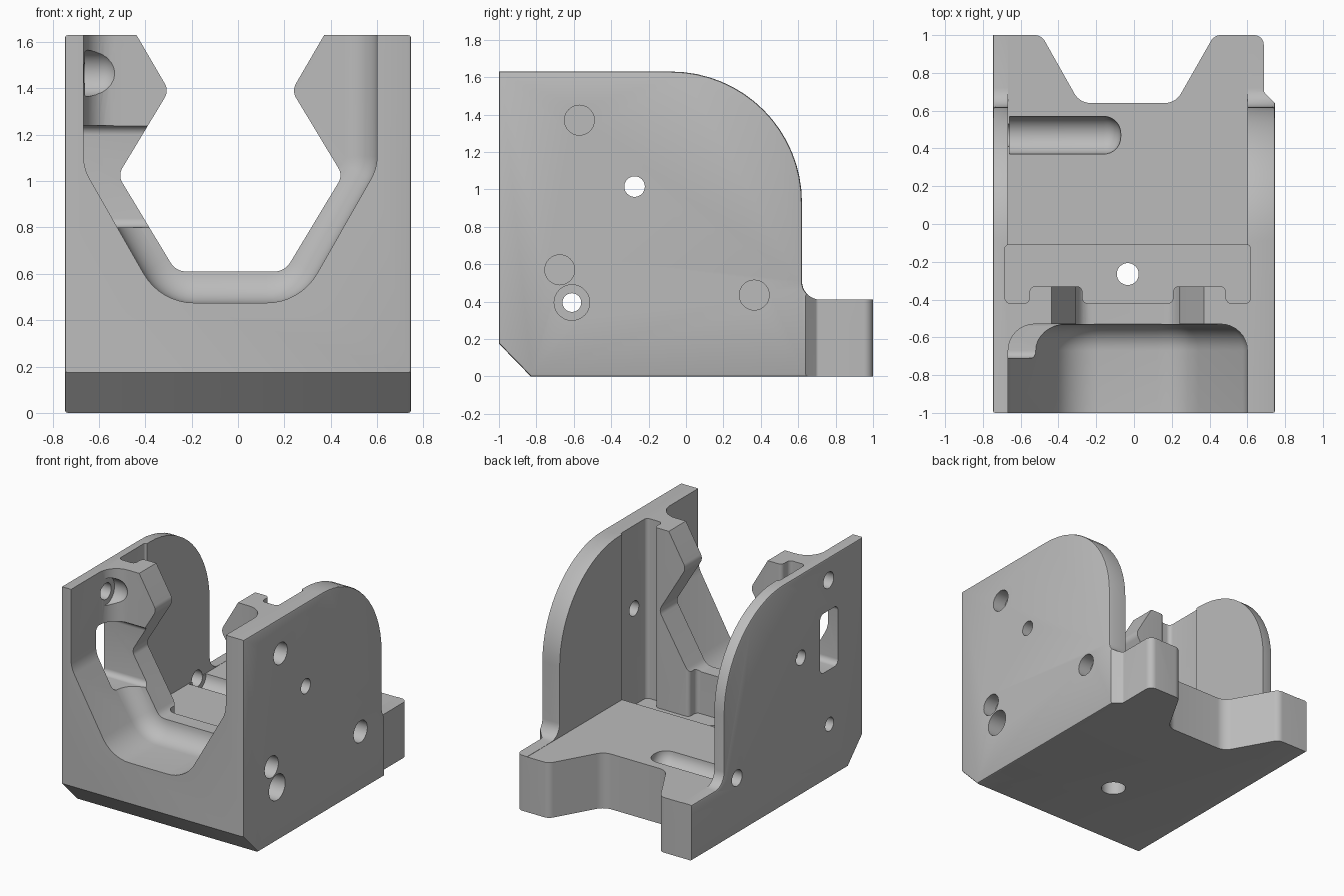
import bpy, bmesh, math
from mathutils import Vector, Matrix

if "Cube" in bpy.data.objects:
    bpy.data.objects.remove(bpy.data.objects["Cube"])

CX = -0.033      # centre line of the openings
TOP = 2.0        # cutters run past the top of the body


def rounded(points, steps=8):
    """Closed outline from (u, v[, radius]) corners."""
    out, n = [], len(points)
    for i, p in enumerate(points):
        here = Vector(p[:2])
        r = p[2] if len(p) > 2 else 0
        if not r:
            out.append(here)
            continue
        u = (Vector(points[i - 1][:2]) - here).normalized()
        v = (Vector(points[(i + 1) % n][:2]) - here).normalized()
        ang = u.angle(v)
        centre = here + (u + v).normalized() * r / math.sin(ang / 2)
        a = here + u * r / math.tan(ang / 2) - centre
        b = here + v * r / math.tan(ang / 2) - centre
        sweep = math.copysign(math.pi - ang, a.x * b.y - a.y * b.x)
        k = steps * 2 if r > 0.3 else steps
        for s in range(k + 1):
            t = sweep * s / k
            out.append(centre + Vector((a.x * math.cos(t) - a.y * math.sin(t),
                                        a.x * math.sin(t) + a.y * math.cos(t))))
    return out


def circle(u, v, r, n=32):
    return [(u + r * math.cos(math.tau * i / n), v + r * math.sin(math.tau * i / n))
            for i in range(n)]


def mirrored(half):
    """Outline symmetric about the centre line, from its +x half."""
    right = [(CX + p[0], *p[1:]) for p in half]
    left = [(CX - p[0], *p[1:]) for p in reversed(half)]
    return right + left


def prism(name, points, axis, start, end, bevel=0, ends=(1,), segments=8):
    """Extrude an outline along an axis, optionally rounding its end rims."""
    place = {"x": lambda u, v, w: (w, u, v),
             "y": lambda u, v, w: (u, w, v),
             "z": lambda u, v, w: (u, v, w)}[axis]
    outline = rounded(points)
    bm = bmesh.new()
    rings = [[bm.verts.new(place(p[0], p[1], w)) for p in outline] for w in (start, end)]
    caps = [bm.faces.new(ring) for ring in rings]
    n = len(outline)
    for i in range(n):
        j = (i + 1) % n
        bm.faces.new((rings[0][i], rings[0][j], rings[1][j], rings[1][i]))
    bmesh.ops.recalc_face_normals(bm, faces=bm.faces[:])
    if bevel:
        rims = [e for k in ends for e in caps[k].edges]
        bmesh.ops.bevel(bm, geom=rims, offset=bevel, offset_type="OFFSET",
                        segments=segments, profile=0.5, affect="EDGES",
                        clamp_overlap=False)
        bmesh.ops.recalc_face_normals(bm, faces=bm.faces[:])
    mesh = bpy.data.meshes.new(name)
    bm.to_mesh(mesh)
    bm.free()
    obj = bpy.data.objects.new(name, mesh)
    bpy.context.collection.objects.link(obj)
    return obj


# Body: side outline across the full width, with softened rims
body = prism("bracket_body",
             [(-0.83, 0), (1.15, 0), (1.15, 0.41), (0.62, 0.41, 0.1),
              (0.62, 1.63, 0.7), (-1, 1.63), (-1, 0.175)],
             "x", -0.747, 0.747, 0.012, (0, 1), 2)


def cut(*args, **kw):
    cutter = prism("cutter", *args, **kw)
    cutter.hide_render = True
    mod = body.modifiers.new("cut", "BOOLEAN")
    mod.operation, mod.solver, mod.object = "DIFFERENCE", "EXACT", cutter
    bpy.context.view_layer.objects.active = body
    bpy.ops.object.modifier_apply(modifier=mod.name)
    bpy.data.objects.remove(cutter)


# Rear feet outline with the tapered notch
cut([(-0.9, 1.3), (-0.9, 1), (-0.49, 1, 0.06), (-0.287, 0.64, 0.1),
     (0.22, 0.64, 0.1), (0.425, 1, 0.06), (0.687, 1, 0.05), (0.687, 0.7, 0.02),
     (0.9, 0.487), (0.9, 1.3)], "z", -0.5, 0.6)

# Rear bay between the side walls
cut(mirrored([(0.633, 0.408), (0.633, TOP)]), "y", -0.2, 1.3)

# Pocket behind the saddle plate, with corner reliefs
cut(mirrored([(0.65, -0.11, 0.02), (0.65, -0.42, 0.03), (0.52, -0.42, 0.03),
              (0.52, -0.33, 0.03), (0.24, -0.33, 0.03), (0.24, -0.42, 0.03)]),
    "z", 0.3, TOP)

# Front cradle, filleted where it meets the saddle plate
cut(mirrored([(0.302, 0.475, 0.25), (0.633, 1.055, 0.2), (0.633, TOP)]),
    "y", -1.2, -0.53, bevel=0.14)

# Angular opening through the saddle plate
cut(mirrored([(0.235, 0.61, 0.08), (0.485, 1.025, 0.06),
              (0.265, 1.39, 0.06), (0.62, TOP)]), "y", -0.6, -0.2)

# Side window
cut([(-0.71, 0.8, 0.04), (-0.5, 0.8, 0.04), (-0.5, 1.24, 0.04), (-0.71, 1.24, 0.04)],
    "x", -1, -0.3)

# Round-ended grooves with their access holes
for y, z, tip in ((0.47, 0.41, -0.07), (-0.6, 1.465, -0.51)):
    cut(circle(y, z, 0.1), "x", -0.66, tip, bevel=0.09)
    cut(circle(y, z, 0.06), "x", -1, -0.6)

# Side bores: blind sockets, through holes and a counterbore
for y, z, r, start in ((-0.57, 1.37, 0.08, 0.645), (-0.675, 0.57, 0.08, 0.645),
                       (0.365, 0.435, 0.08, 0.645), (-0.61, 0.395, 0.095, 0.6),
                       (-0.275, 1.015, 0.055, -1), (-0.61, 0.395, 0.05, -1)):
    cut(circle(y, z, r), "x", start, 1)

# Floor hole, wider underneath
cut(circle(CX, -0.265, 0.058), "z", -0.5, 0.5)
cut(circle(CX, -0.265, 0.085), "z", -0.5, 0.1)

# Material and shading
metal = bpy.data.materials.new("plain_grey")
metal.use_nodes = True
grey = (0.5, 0.5, 0.5, 1)
metal.diffuse_color = grey
metal.node_tree.nodes["Principled BSDF"].inputs["Base Color"].default_value = grey
body.data.materials.clear()
body.data.materials.append(metal)
for poly in body.data.polygons:
    poly.material_index = 0
bpy.ops.object.select_all(action="DESELECT")
body.select_set(True)
bpy.context.view_layer.objects.active = body
bpy.ops.object.shade_smooth_by_angle(angle=math.radians(30))
